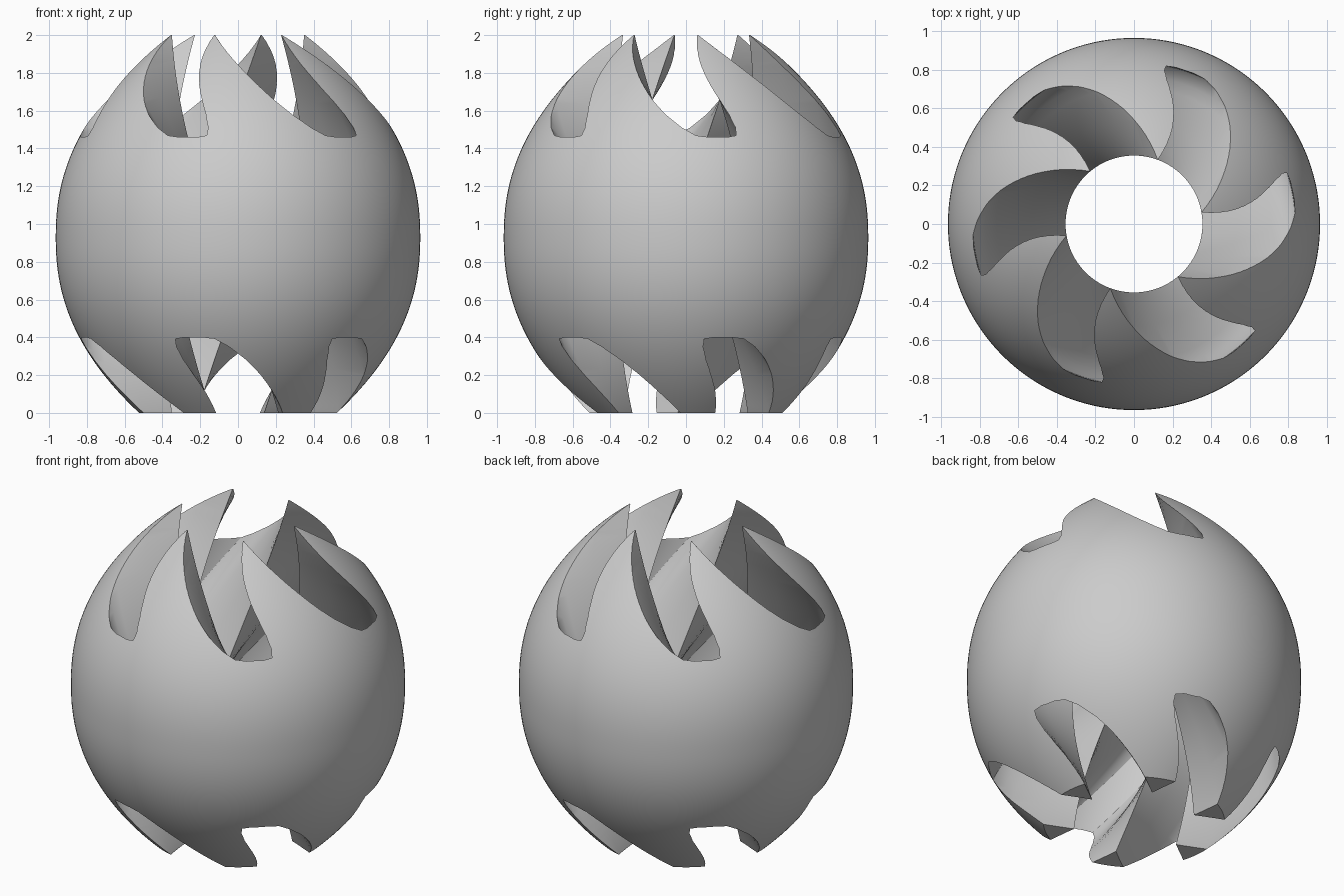
import bpy, bmesh
from math import sin, cos, pi, radians

HEIGHT = 2.0
CENTRE = 0.93        # height of the widest ring
RADIUS = 0.965
TWIST = radians(58.5)  # slot rotation per unit of descent

if "Cube" in bpy.data.objects:
    bpy.data.objects.remove(bpy.data.objects["Cube"], do_unlink=True)


def material(name, rgb):
    m = bpy.data.materials.new(name)
    m.use_nodes = True
    m.diffuse_color = (*rgb, 1)
    m.node_tree.nodes["Principled BSDF"].inputs["Base Color"].default_value = (*rgb, 1)
    return m


def loft(name, rings):
    """Closed solid skinned through a stack of equal rings."""
    bm = bmesh.new()
    loops = [[bm.verts.new(p) for p in ring] for ring in rings]
    n = len(loops[0])
    for low, high in zip(loops, loops[1:]):
        for i in range(n):
            j = (i + 1) % n
            bm.faces.new((low[i], low[j], high[j], high[i]))
    bm.faces.new(loops[0][::-1])
    bm.faces.new(loops[-1])
    bmesh.ops.recalc_face_normals(bm, faces=bm.faces)
    mesh = bpy.data.meshes.new(name)
    bm.to_mesh(mesh)
    bm.free()
    obj = bpy.data.objects.new(name, mesh)
    bpy.context.collection.objects.link(obj)
    return obj


# Round body: a barrel-like lathe form, flat at the base
def body_radius(z):
    return RADIUS * (1 - 0.5385 * abs(z - CENTRE) ** 2.25)


SEGMENTS, LEVELS = 144, 64
body_rings = []
for k in range(LEVELS + 1):
    z = HEIGHT * k / LEVELS
    r = body_radius(z)
    body_rings.append([(r * cos(2 * pi * i / SEGMENTS), r * sin(2 * pi * i / SEGMENTS), z)
                       for i in range(SEGMENTS)])
body = loft("slotted_globe", body_rings)
body.data.materials.append(material("plain grey", (0.6, 0.6, 0.6)))

# Six-armed star section: parallel-sided arms with rounded ends
half = 0.1775
arm = [(0.5, half), (0.69, half), (0.75, 0.168), (0.80, 0.143), (0.829, 0.108), (0.839, 0.05)]
side = [(x, -y) for x, y in arm] + [(x, y) for x, y in reversed(arm)]
star = []
for k in range(6):
    a = k * pi / 3
    star.append((2 * half * cos(a - pi / 6), 2 * half * sin(a - pi / 6)))
    star += [(x * cos(a) - y * sin(a), x * sin(a) + y * cos(a)) for x, y in side]

# Twisted star cutter running through the whole body
STEPS = 72
cutter_rings = []
for k in range(STEPS + 1):
    z = -0.15 + 2.3 * k / STEPS
    a = radians(40) + TWIST * (HEIGHT - z)
    cutter_rings.append([(x * cos(a) - y * sin(a), x * sin(a) + y * cos(a), z) for x, y in star])
cutter = loft("twisted_slot_cutter", cutter_rings)
cutter.hide_render = True

cut = body.modifiers.new("slots", "BOOLEAN")
cut.operation = "DIFFERENCE"
cut.solver = "EXACT"
cut.object = cutter

bpy.ops.object.select_all(action="DESELECT")
body.select_set(True)
bpy.context.view_layer.objects.active = body
bpy.ops.object.modifier_apply(modifier=cut.name)
bpy.data.objects.remove(cutter, do_unlink=True)
bpy.ops.object.shade_smooth_by_angle(angle=radians(30))
